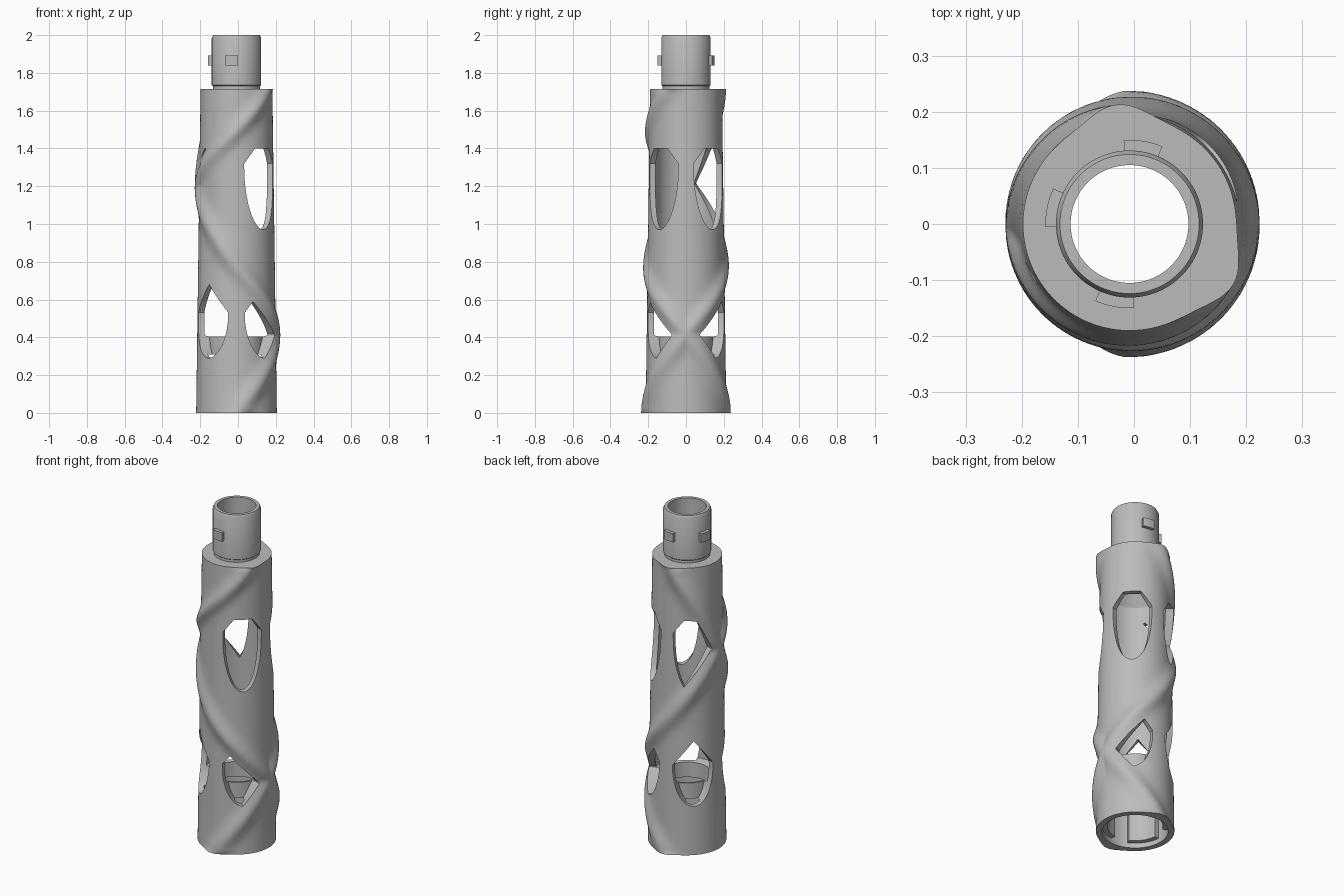
import bpy, bmesh, math

if "Cube" in bpy.data.objects:
    bpy.data.objects.remove(bpy.data.objects["Cube"], do_unlink=True)

CX = -0.008          # axis of the tube
SEG = 144
TOP = 1.715          # shoulder height

grey = bpy.data.materials.new("plain grey")
grey.use_nodes = True
grey.diffuse_color = (0.5, 0.5, 0.5, 1)
grey.node_tree.nodes["Principled BSDF"].inputs["Base Color"].default_value = (0.5, 0.5, 0.5, 1)


def polar(r, deg, z):
    a = math.radians(deg)
    return (CX + r * math.cos(a), r * math.sin(a), z)


def finish(name, bm):
    bmesh.ops.recalc_face_normals(bm, faces=bm.faces)
    mesh = bpy.data.meshes.new(name)
    bm.to_mesh(mesh)
    bm.free()
    mesh.materials.append(grey)
    obj = bpy.data.objects.new(name, mesh)
    bpy.context.collection.objects.link(obj)
    return obj


def smooth(obj):
    bpy.ops.object.select_all(action='DESELECT')
    obj.select_set(True)
    bpy.context.view_layer.objects.active = obj
    bpy.ops.object.shade_smooth_by_angle(angle=math.radians(32))


def sweep(name, section, angles, closed):
    """Turn a closed section around the axis; section(angle) gives (r, z) pairs."""
    bm = bmesh.new()
    cols = [[bm.verts.new(polar(r, a, z)) for r, z in section(a)] for a in angles]
    n = len(cols[0])
    pairs = list(zip(cols, cols[1:]))
    if closed:
        pairs.append((cols[-1], cols[0]))
    else:
        bm.faces.new(cols[0])
        bm.faces.new(cols[-1])
    for a, b in pairs:
        for i in range(n):
            j = (i + 1) % n
            bm.faces.new((a[i], a[j], b[j], b[i]))
    return finish(name, bm)


def arc_block(name, r0, r1, z0, z1, a0, a1):
    steps = 10
    angles = [a0 + (a1 - a0) * i / steps for i in range(steps + 1)]
    obj = sweep(name, lambda a: [(r0, z0), (r1, z0), (r1, z1), (r0, z1)], angles, False)
    smooth(obj)
    return obj


FULL = [360 * i / SEG for i in range(SEG)]

# Two ridges of opposite hand, as (height, angle) paths
RIDGES = [
    [(0, -450), (0.42, -360), (0.78, -270), (1.2, -180), (1.49, -90), (TOP, -30)],
    [(0, 90), (0.42, 0), (0.77, -90), (1.2, -180), (1.47, -218), (TOP, -264)],
]


def interp(points, x):
    for (x0, y0), (x1, y1) in zip(points, points[1:]):
        if x0 <= x <= x1:
            return y0 + (y1 - y0) * (x - x0) / (x1 - x0)
    return None


def ridge_heights(deg):
    out = []
    for path in RIDGES:
        flipped = sorted((a, z) for z, a in path)
        for turn in (-720, -360, 0, 360):
            z = interp(flipped, deg + turn)
            if z is not None:
                out.append(z)
    return out


def outer_radius(deg, z):
    bump = 0
    for path in RIDGES:
        # averaging nearby heights rounds the bends of the path
        zs = [min(max(z + d, 0), TOP) for d in (-0.05, 0, 0.05)]
        centre = interp(path, z) if z in (0, TOP) else sum(interp(path, h) for h in zs) / 3
        d = (deg - centre + 180) % 360 - 180
        bump = max(bump, math.exp(-(d / 17) ** 2))
    return 0.2135 - 0.0235 * z / TOP + 0.024 * bump


# Tube: ridged outside, stepped bore with a socket shelf
ROWS = 110
HEIGHTS = [TOP * i / ROWS for i in range(ROWS)] + [TOP]
BORE = [(0.108, TOP), (0.108, 1.58), (0.163, 1.5), (0.175, 0.41), (0.13, 0.40),
        (0.13, 0.31), (0.178, 0.31), (0.18, 0)]
tube = sweep("ridged_tube",
             lambda a: [(outer_radius(a, z), z) for z in HEIGHTS] + BORE, FULL, True)

# Window cutters: arched openings trimmed so that the ridges stay whole
HALF = 33
CLEAR = 0.085


def upper_shape(t):
    arch = math.sqrt(1 - (t / HALF) ** 2)
    return 1.3 - 0.33 * arch, min(1.4, 1.32 + 0.08 * (HALF - abs(t)) / 18)


def lower_shape(t):
    arch = math.sqrt(1 - (t / HALF) ** 2)
    return 0.53 - 0.24 * arch, 0.68 - 0.15 * abs(t) / HALF


def add_window(bm, shape, mid, level, limit=HALF):
    cols = []
    for i in range(133):
        t = -HALF + i * 0.5
        if t > limit:
            break
        low, high = shape(t)
        for z in ridge_heights(mid + t):
            if z > level:
                high = min(high, z - CLEAR)
            else:
                low = max(low, z + CLEAR)
        if high - low > 0.006:
            cols.append([bm.verts.new(polar(r, mid + t, z)) for r, z in
                         ((0.15, low), (0.3, low), (0.3, high), (0.15, high))])
    if len(cols) < 2:
        return
    bm.faces.new(cols[0])
    bm.faces.new(cols[-1])
    for a, b in zip(cols, cols[1:]):
        for i in range(4):
            j = (i + 1) % 4
            bm.faces.new((a[i], a[j], b[j], b[i]))


bm = bmesh.new()
for angle in (-45, 45, 135):
    add_window(bm, upper_shape, angle, 1.2)
add_window(bm, upper_shape, 225, 1.39, -8)
for angle in (-45, 45, 135, 225):
    add_window(bm, lower_shape, angle, 0.42)
cutter = finish("window_cutter", bm)
cutter.hide_render = True

cut = tube.modifiers.new("windows", 'BOOLEAN')
cut.operation = 'DIFFERENCE'
cut.solver = 'EXACT'
cut.object = cutter
bpy.context.view_layer.objects.active = tube
tube.select_set(True)
bpy.ops.object.modifier_apply(modifier=cut.name)
bpy.data.objects.remove(cutter, do_unlink=True)
smooth(tube)

# Neck with a relief groove at its foot and a chamfered rim
NECK = [(0.105, 1.6), (0.125, 1.6), (0.125, 1.73), (0.131, 1.735), (0.131, 1.985),
        (0.124, 2.0), (0.105, 2.0)]
neck = sweep("neck", lambda a: NECK, FULL, True)
smooth(neck)

# Locking lugs on the neck, and the socket lining with slots to match
for i, start in enumerate((67, 155, 246)):
    arc_block(f"neck_lug_{i + 1}", 0.125, 0.15, 1.84, 1.893, start, start + 27)
for i, (a, b) in enumerate(((97, 152), (185, 243), (276, 424))):
    arc_block(f"socket_lining_{i + 1}", 0.152, 0.184, 0.03, 0.24, a, b)
